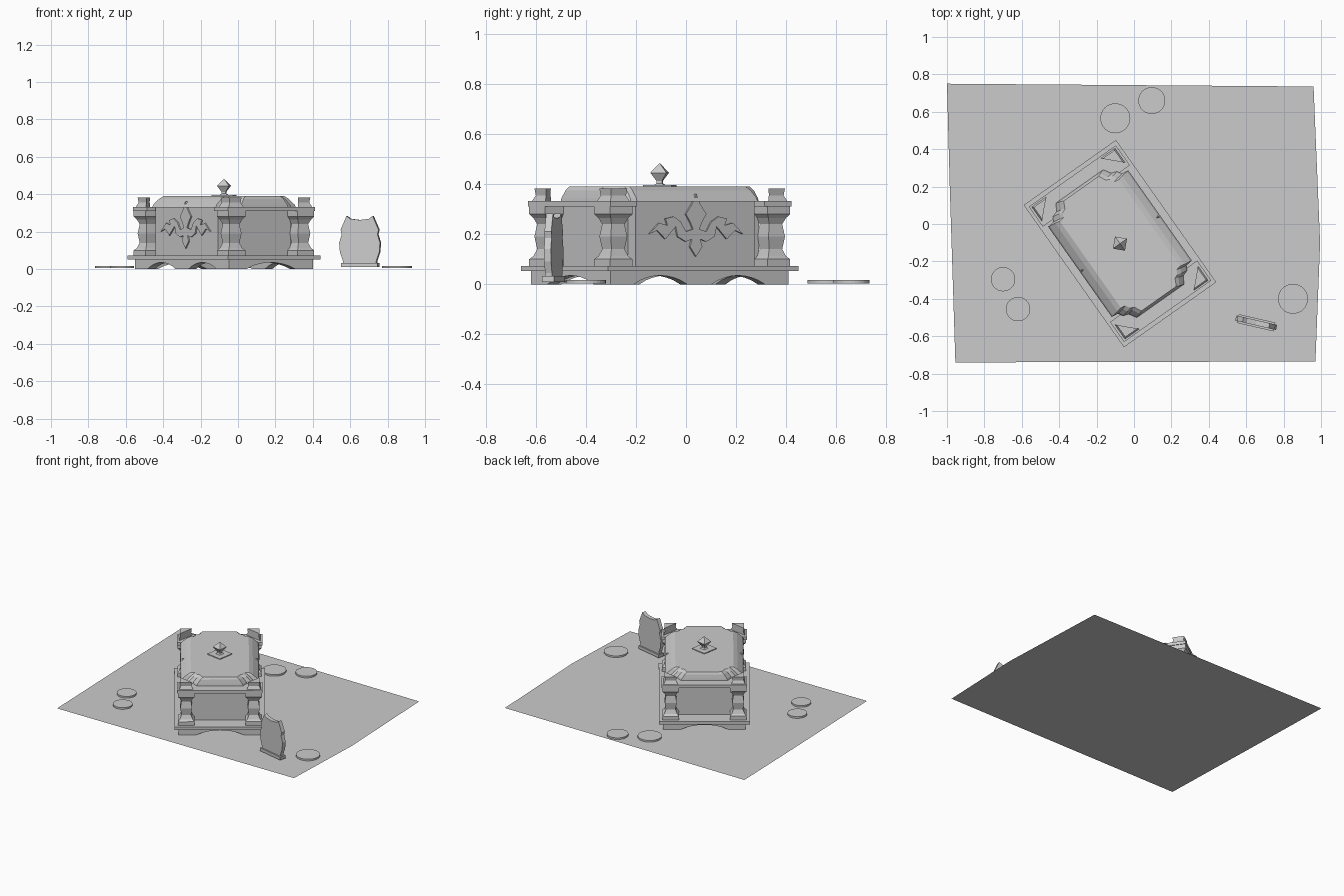
import bpy, bmesh, math
from mathutils import Matrix

if "Cube" in bpy.data.objects:
    bpy.data.objects.remove(bpy.data.objects["Cube"])

grey = bpy.data.materials.new("plain_grey")
grey.use_nodes = True
grey.diffuse_color = (0.6, 0.6, 0.6, 1)
grey.node_tree.nodes["Principled BSDF"].inputs["Base Color"].default_value = (0.6, 0.6, 0.6, 1)

T = Matrix.Translation


def turn(degrees, axis="Z"):
    return Matrix.Rotation(math.radians(degrees), 4, axis)


CASKET = T((-0.075, -0.105, 0)) @ turn(35.2)
CORNERS = [(x, y) for x in (-1, 1) for y in (-1, 1)]


def loft(name, rings, matrix=CASKET):
    """Join closed rings of 3D points and cap both ends."""
    bm = bmesh.new()
    loops = [[bm.verts.new(p) for p in ring] for ring in rings]
    n = len(loops[0])
    for low, high in zip(loops, loops[1:]):
        for i in range(n):
            j = (i + 1) % n
            bm.faces.new((low[i], low[j], high[j], high[i]))
    bm.faces.new(loops[0][::-1])
    if len(loops) > 1:
        bm.faces.new(loops[-1])
    bmesh.ops.recalc_face_normals(bm, faces=bm.faces)
    mesh = bpy.data.meshes.new(name)
    bm.to_mesh(mesh)
    bm.free()
    mesh.materials.append(grey)
    obj = bpy.data.objects.new(name, mesh)
    obj.matrix_world = matrix
    bpy.context.collection.objects.link(obj)
    return obj


def prism(name, outline, low, high, matrix=CASKET):
    return loft(name, [[(x, y, z) for x, y in outline] for z in (low, high)], matrix)


def rect(hx, hy, cx=0, cy=0):
    return [(cx - hx, cy - hy), (cx + hx, cy - hy), (cx + hx, cy + hy), (cx - hx, cy + hy)]


def mirrored(half):
    """Complete a right-hand outline with its left-hand copy."""
    return half + [(-x, y) for x, y in reversed(half) if x > 0]


def wall(angle):
    """Upright frame: x along the wall, y up, z outward."""
    return CASKET @ turn(angle) @ turn(90, "X")


# Ground sheet
sheet = [(-1, 0.75), (-0.985, 0.2), (-0.955, -0.74), (0.97, -0.735), (0.995, -0.1), (0.96, 0.735)]
loft("ground_sheet", [[(x, y, 0) for x, y in reversed(sheet)]], Matrix())


# Skirt boards with arches between the feet
def arch(x0, x1, height, steps=8):
    return [(x0 + (x1 - x0) * i / steps, height * math.sin(math.pi * i / steps) ** 0.8 if 0 < i < steps else 0)
            for i in range(steps + 1)]


def skirt(name, half, arches, out, angle):
    outline = [(-half, 0)]
    for x0, x1 in arches:
        outline += arch(x0, x1, 0.035)
    outline += [(half, 0), (half, 0.055), (-half, 0.055)]
    prism(name, outline, out - 0.05, out, wall(angle))


for angle in (0, 180):
    skirt("end_skirt", 0.275, [(-0.16, 0.16)], 0.435, angle)
for angle in (90, 270):
    skirt("long_skirt", 0.435, [(-0.32, -0.06), (0.06, 0.32)], 0.275, angle)

# Base plate and chest body
prism("base_plate", rect(0.302, 0.465), 0.052, 0.072)
prism("chest_body", rect(0.245, 0.29), 0.072, 0.332)
prism("chest_end_panels", rect(0.19, 0.35), 0.072, 0.332)

# Crossbars over the pillars
for s in (-1, 1):
    prism("top_crossbar", rect(0.285, 0.065, 0, s * 0.377), 0.31, 0.332)

# Corner pillars and their wedge finials
PROFILE = [(0.072, 0.055), (0.10, 0.055), (0.112, 0.043), (0.14, 0.032), (0.19, 0.04),
           (0.24, 0.032), (0.265, 0.043), (0.28, 0.055), (0.31, 0.055)]
for sx, sy in CORNERS:
    spot = CASKET @ T((sx * 0.225, sy * 0.385, 0))
    loft("corner_pillar", [[(x, y, z) for x, y in rect(r, r)] for z, r in PROFILE], spot)
    loft("corner_finial", [[(sx * r, sy * r, z), (-sx * r, sy * r, z), (sx * r, -sy * r, z)]
                           for z, r in ((0.33, 0.048), (0.355, 0.036), (0.382, 0.04))], spot)

# Scalloped lid with sloping sides
quarter = [(0.262, 0.295), (0.225, 0.30), (0.21, 0.325), (0.18, 0.335), (0.155, 0.375)]
right_half = [(x, -y) for x, y in reversed(quarter)] + quarter
plan = mirrored(right_half)
loft("lid", [[(x * k, y * m, z) for x, y in plan]
             for z, k, m in ((0.33, 1, 1), (0.345, 0.97, 0.995), (0.375, 0.84, 0.98), (0.39, 0.74, 0.96))])


# Lid knob: diamond plate, stem and faceted jewel
def diamond(r):
    return [(r, 0), (0, r), (-r, 0), (0, -r)]


prism("knob_plate", diamond(0.082), 0.388, 0.396)
loft("knob_stem", [[(x, y, z) for x, y in diamond(r)]
                   for z, r in ((0.395, 0.03), (0.403, 0.016), (0.418, 0.016))])
loft("knob_jewel", [[(x, y, z) for x, y in diamond(r)]
                    for z, r in ((0.408, 0.012), (0.445, 0.046), (0.482, 0.002))])

# Scrolled flower relief on both long sides
flower = [(0, 0.36), (0.02, 0.32), (0.05, 0.28), (0.03, 0.25), (0.015, 0.22), (0.05, 0.21),
          (0.075, 0.25), (0.11, 0.27), (0.15, 0.262), (0.14, 0.235), (0.18, 0.245), (0.23, 0.20),
          (0.19, 0.215), (0.15, 0.18), (0.12, 0.21), (0.1, 0.23), (0.09, 0.19), (0.05, 0.17),
          (0.02, 0.18), (0.03, 0.15), (0, 0.11)]
for angle in (90, 270):
    prism("flower_relief", mirrored(flower), 0.235, 0.253, wall(angle))

# Loose coins
for x, y, r in [(-0.1, 0.565, 0.08), (0.095, 0.66, 0.072), (-0.7, -0.295, 0.065),
                (-0.62, -0.455, 0.065), (0.85, -0.4, 0.08)]:
    ring = [(r * math.cos(a * math.pi / 16), r * math.sin(a * math.pi / 16)) for a in range(32)]
    prism("coin", ring, 0.004, 0.016, T((x, y, 0)))

# Standing plaque with a shaped outline on a small foot
PLAQUE = T((0.653, -0.528, 0)) @ turn(-13)
shape = [(0.09, 0.025), (0.092, 0.045), (0.108, 0.09), (0.112, 0.14), (0.098, 0.185),
         (0.104, 0.21), (0.072, 0.283), (0.05, 0.268), (0, 0.262)]
prism("plaque", mirrored(shape), -0.014, 0.014, PLAQUE @ turn(90, "X"))
prism("plaque_foot", rect(0.1, 0.024), 0.01, 0.032, PLAQUE)
